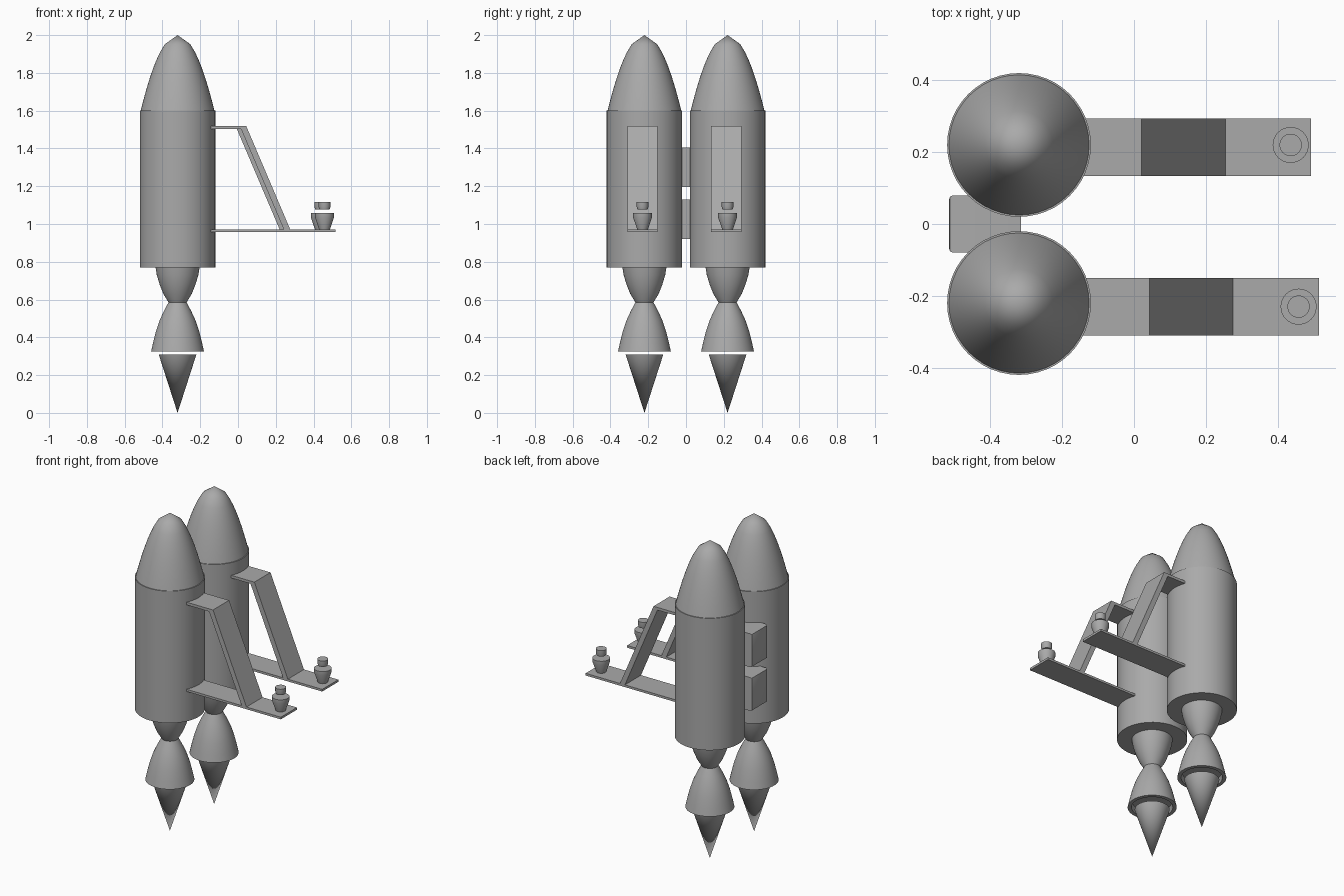
import bpy
import bmesh
from math import radians, sqrt, sin, cos, tau

cube = bpy.data.objects.get("Cube")
if cube:
    bpy.data.objects.remove(cube, do_unlink=True)

grey = bpy.data.materials.new("plain_grey")
grey.use_nodes = True
colour = (0.4, 0.4, 0.4, 1)
grey.diffuse_color = colour
grey.node_tree.nodes["Principled BSDF"].inputs["Base Color"].default_value = colour


def finish(name, bm, angle=35):
    """Turn a bmesh into a shaded object."""
    bmesh.ops.remove_doubles(bm, verts=bm.verts, dist=1e-5)
    bmesh.ops.recalc_face_normals(bm, faces=bm.faces)
    mesh = bpy.data.meshes.new(name)
    bm.to_mesh(mesh)
    bm.free()
    obj = bpy.data.objects.new(name, mesh)
    bpy.context.collection.objects.link(obj)
    mesh.materials.append(grey)
    bpy.ops.object.select_all(action="DESELECT")
    obj.select_set(True)
    bpy.context.view_layer.objects.active = obj
    bpy.ops.object.shade_smooth_by_angle(angle=radians(angle))
    return obj


def lathe(name, profile, x, y, sides=48):
    """Revolve (radius, height) points about a vertical axis; the ends sit on the axis."""
    bm = bmesh.new()
    rings = [[bm.verts.new((x + r * cos(tau * i / sides), y + r * sin(tau * i / sides), z))
              for i in range(sides)] if r > 0 else [bm.verts.new((x, y, z))]
             for r, z in profile]
    for a, b in zip(rings, rings[1:]):
        for i in range(sides):
            j = (i + 1) % sides
            if len(a) == 1:
                bm.faces.new((a[0], b[i], b[j]))
            elif len(b) == 1:
                bm.faces.new((a[i], a[j], b[0]))
            else:
                bm.faces.new((a[i], a[j], b[j], b[i]))
    return finish(name, bm)


def strip(name, outline, y, width, dx):
    """Extrude an (x, z) outline along y."""
    bm = bmesh.new()
    face = bm.faces.new([bm.verts.new((x + dx, y - width / 2, z)) for x, z in outline])
    extruded = bmesh.ops.extrude_face_region(bm, geom=[face])["geom"]
    bmesh.ops.translate(bm, vec=(0, width, 0),
                        verts=[v for v in extruded if isinstance(v, bmesh.types.BMVert)])
    return finish(name, bm)


TANK_X = -0.32
nose = [(0.195 * sqrt(1 - t * t), 1.6 + 0.4 * t * t) for t in [i / 16 for i in range(16)]]

for side, tank_y, arm_y, knob_y, dx in (("right", -0.22, -0.23, -0.23, 0),
                                        ("left", 0.22, 0.213, 0.22, -0.022)):
    # Tank, nose cone, nozzle and exhaust
    lathe(side + "_tank", [(0, 0.77), (0.2, 0.77), (0.2, 1.6), (0, 1.6)], TANK_X, tank_y)
    lathe(side + "_nose", [(0, 1.6)] + nose + [(0, 2)], TANK_X, tank_y)
    lathe(side + "_nozzle",
          [(0, 0.78), (0.118, 0.78), (0.11, 0.73), (0.095, 0.68), (0.075, 0.63),
           (0.048, 0.585), (0.072, 0.54), (0.095, 0.49), (0.115, 0.43), (0.13, 0.37),
           (0.14, 0.325), (0.118, 0.325), (0.112, 0.36), (0, 0.36)], TANK_X, tank_y)
    lathe(side + "_flame", [(0, 0.31), (0.1, 0.31), (0, 0)], TANK_X, tank_y)

    # Control arm
    strip(side + "_upper_bar",
          [(-0.15, 1.503), (0.03, 1.503), (0.043, 1.52), (-0.15, 1.52)], arm_y, 0.16, dx)
    strip(side + "_brace",
          [(0.016, 1.503), (0.043, 1.52), (0.277, 0.97), (0.243, 0.97)], arm_y, 0.16, dx)
    strip(side + "_lower_bar",
          [(-0.15, 0.958), (0.515, 0.958), (0.515, 0.972), (-0.15, 0.972)], arm_y, 0.16, dx)

    # Control stick with its floating button
    lathe(side + "_stick",
          [(0, 0.97), (0.028, 0.97), (0.05, 1.035), (0.05, 1.058), (0, 1.058)],
          0.458 + dx, knob_y, 32)
    lathe(side + "_button",
          [(0, 1.077), (0.027, 1.077), (0.031, 1.09), (0.031, 1.116), (0, 1.116)],
          0.458 + dx, knob_y, 32)

# Blocks joining the tanks
for name, z in (("upper_connector", 1.3), ("lower_connector", 1.025)):
    bm = bmesh.new()
    bmesh.ops.create_cube(bm, size=1)
    for v in bm.verts:
        v.co = (-0.415 + 0.2 * v.co.x, 0.16 * v.co.y, z + 0.21 * v.co.z)
    back = [e for e in bm.edges if all(v.co.x < -0.45 for v in e.verts)]
    bmesh.ops.bevel(bm, geom=back, offset=0.012, segments=2, affect="EDGES", profile=0.5)
    finish(name, bm)
